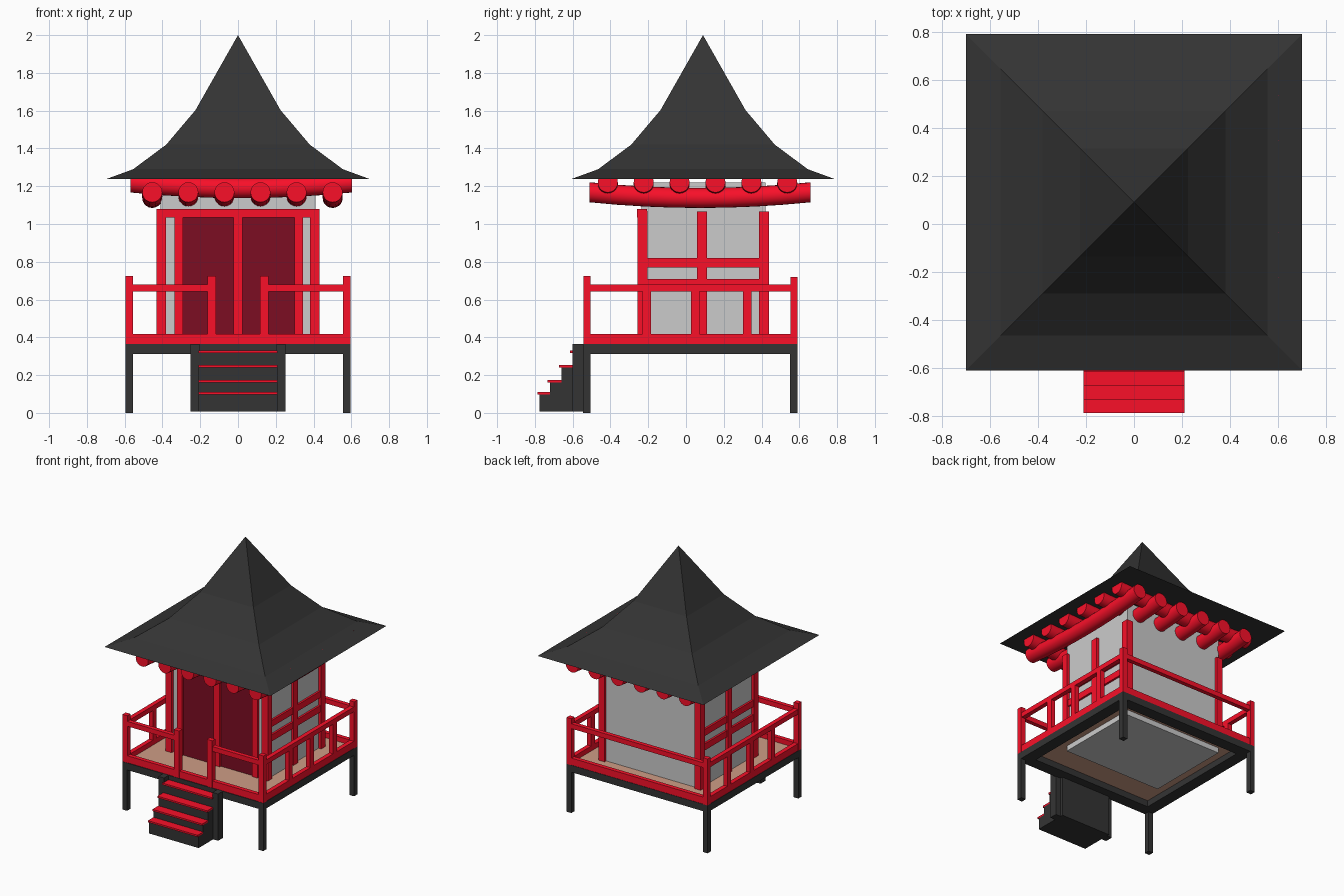
import bpy, bmesh, math
from mathutils import Vector

if "Cube" in bpy.data.objects:
    bpy.data.objects.remove(bpy.data.objects["Cube"])


def material(name, rgb):
    m = bpy.data.materials.new(name)
    m.diffuse_color = (*rgb, 1)
    m.use_nodes = True
    m.node_tree.nodes["Principled BSDF"].inputs["Base Color"].default_value = m.diffuse_color
    return m


RED = material("red_paint", (0.95, 0.005, 0.022))
DARK = material("dark_wood", (0.034, 0.034, 0.034))
MAROON = material("door_maroon", (0.2, 0.004, 0.016))
TAN = material("deck_tan", (0.62, 0.34, 0.24))


def finish(name, bm, mat=None):
    bmesh.ops.recalc_face_normals(bm, faces=bm.faces)
    me = bpy.data.meshes.new(name)
    bm.to_mesh(me)
    bm.free()
    ob = bpy.data.objects.new(name, me)
    bpy.context.collection.objects.link(ob)
    if mat:
        me.materials.append(mat)
    return ob


def boxes(name, mat, items, mirror=False):
    """One object from boxes (x0, x1, y0, y1, z0, z1), optionally mirrored in x."""
    bm = bmesh.new()
    if mirror:
        items = items + [(-b[1], -b[0], *b[2:]) for b in items]
    for x0, x1, y0, y1, z0, z1 in items:
        r = bmesh.ops.create_cube(bm, size=1)
        for v in r["verts"]:
            v.co = Vector(((x0 + x1) / 2 + v.co.x * (x1 - x0),
                           (y0 + y1) / 2 + v.co.y * (y1 - y0),
                           (z0 + z1) / 2 + v.co.z * (z1 - z0)))
    return finish(name, bm, mat)


def logs(name, offsets, along_y, start, end, z_end, sag=0.03, r=0.053, sides=20, segs=8):
    """Row of round logs that sag gently in the middle."""
    bm = bmesh.new()
    for off in offsets:
        rings = []
        for i in range(segs + 1):
            t = i / segs
            a, z = start + (end - start) * t, z_end - sag * (1 - (2 * t - 1) ** 2)
            ring = []
            for k in range(sides):
                ang = 2 * math.pi * k / sides
                c, h = off + r * math.cos(ang), z + r * math.sin(ang)
                ring.append(bm.verts.new((c, a, h) if along_y else (a, c, h)))
            rings.append(ring)
        for p, q in zip(rings, rings[1:]):
            for k in range(sides):
                n = (k + 1) % sides
                bm.faces.new((p[k], p[n], q[n], q[k]))
        bm.faces.new(rings[0])
        bm.faces.new(rings[-1])
    ob = finish(name, bm, RED)
    bpy.ops.object.select_all(action="DESELECT")
    ob.select_set(True)
    bpy.context.view_layer.objects.active = ob
    bpy.ops.object.shade_smooth_by_angle(angle=math.radians(35))


# Flared pyramid roof
bm = bmesh.new()
rings = [[bm.verts.new((sx * h, 0.09 + sy * h, z))
          for sx, sy in ((-1, -1), (1, -1), (1, 1), (-1, 1))]
         for h, z in ((0.70, 1.237), (0.555, 1.29), (0.38, 1.42), (0.225, 1.603))]
apex = bm.verts.new((0, 0.09, 2.0))
for p, q in zip(rings, rings[1:]):
    for k in range(4):
        n = (k + 1) % 4
        bm.faces.new((p[k], p[n], q[n], q[k]))
for k in range(4):
    bm.faces.new((rings[-1][k], rings[-1][(k + 1) % 4], apex))
bm.faces.new(rings[0])
finish("roof", bm, DARK)

# Log layers under the roof
logs("lower_roof_logs", [-0.454 + 0.191 * i for i in range(6)], True, -0.51, 0.66, 1.168)
logs("upper_roof_logs", [-0.414 + 0.19 * i for i in range(6)], False, -0.57, 0.604, 1.22)

# Deck on legs
boxes("deck_legs", DARK, [(0.555, 0.595, -0.545, -0.505, 0, 0.33),
                          (0.555, 0.595, 0.55, 0.59, 0, 0.33)], True)
boxes("deck_rim", DARK, [(-0.595, 0.595, -0.545, -0.455, 0.312, 0.365),
                         (-0.595, 0.595, 0.5, 0.59, 0.312, 0.365),
                         (-0.595, -0.505, -0.455, 0.5, 0.312, 0.365),
                         (0.505, 0.595, -0.455, 0.5, 0.312, 0.365)])
boxes("deck_floor", TAN, [(-0.58, 0.58, -0.53, 0.575, 0.36, 0.38)])

# Room walls and doors
boxes("room_walls", None, [(-0.41, 0.41, -0.235, 0.42, 0.32, 1.22)])
boxes("doors", MAROON, [(0.0, 0.31, -0.243, -0.225, 0.375, 1.045)], True)

# Wall timber frame
boxes("corner_posts", RED, [(0.38, 0.432, -0.257, -0.205, 0.37, 1.07),
                            (0.38, 0.432, 0.387, 0.44, 0.37, 1.067)], True)
boxes("front_frame", RED, [(-0.432, 0.432, -0.259, -0.207, 1.035, 1.08),
                           (-0.025, 0.025, -0.257, -0.22, 0.37, 1.04),
                           (-0.335, -0.292, -0.257, -0.22, 0.37, 1.04),
                           (0.3, 0.343, -0.257, -0.22, 0.37, 1.04)])
boxes("side_frame", RED, [(0.39, 0.43, 0.057, 0.11, 0.37, 1.067),
                          (0.39, 0.425, -0.21, 0.39, 0.77, 0.82),
                          (0.39, 0.425, -0.21, 0.39, 0.66, 0.71)], True)

# Railing around the deck
posts = [(0.555, 0.595, -0.543, -0.505, 0.365, 0.725),
         (0.555, 0.595, 0.552, 0.59, 0.365, 0.72),
         (0.117, 0.162, -0.543, -0.505, 0.365, 0.725)]
boxes("railing_posts", RED, posts, True)
boxes("railing_balusters", RED, [(0.558, 0.592, y, y + 0.045, 0.41, 0.65)
                                 for y in (-0.23, 0.026, 0.302)], True)
rails = []
for z0, z1 in ((0.365, 0.418), (0.643, 0.68)):
    rails += [(0.558, 0.592, -0.51, 0.555, z0, z1),
              (0.0, 0.56, 0.555, 0.587, z0, z1)]
rails += [(0.0, 0.56, -0.54, -0.508, 0.365, 0.418),
          (0.14, 0.56, -0.54, -0.508, 0.643, 0.68)]
boxes("railing_rails", RED, rails, True)

# Front stairs
steps = [(-0.775, 0.097), (-0.72, 0.162), (-0.66, 0.24), (-0.602, 0.318)]
backs = [y for y, z in steps[1:]] + [-0.52]
boxes("stair_body", DARK, [(-0.21, 0.21, y, b, 0.008, z)
                           for (y, z), b in zip(steps, backs)])
boxes("stair_treads", RED, [(-0.21, 0.21, y - 0.012, b, z, z + 0.013)
                            for (y, z), b in zip(steps, backs)])
boxes("stair_posts", DARK, [(0.205, 0.252, -0.6, -0.54, 0.008, 0.365)], True)
